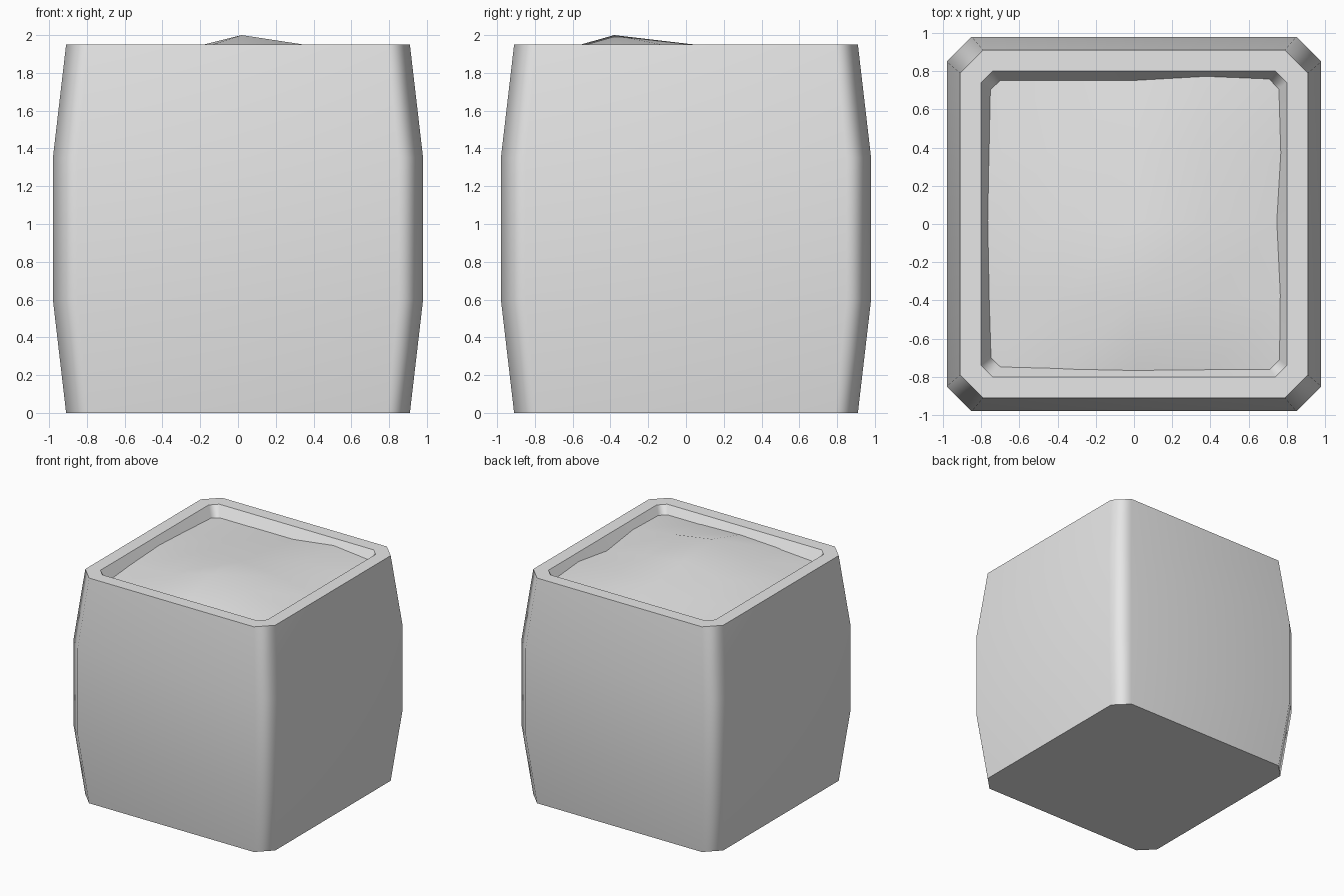
import bpy
import bmesh

cube = bpy.data.objects.get("Cube")
if cube:
    bpy.data.objects.remove(cube, do_unlink=True)

grey = bpy.data.materials.new("light_grey")
grey.use_nodes = True
colour = (0.8, 0.8, 0.8, 1)
grey.diffuse_color = colour
grey.node_tree.nodes["Principled BSDF"].inputs["Base Color"].default_value = colour


def finish(bm, name, angle):
    """Turn a bmesh into a smooth-shaded object with sharp rims kept."""
    mesh = bpy.data.meshes.new(name)
    bm.to_mesh(mesh)
    bm.free()
    mesh.materials.append(grey)
    obj = bpy.data.objects.new(name, mesh)
    bpy.context.collection.objects.link(obj)
    bpy.ops.object.select_all(action='DESELECT')
    obj.select_set(True)
    bpy.context.view_layer.objects.active = obj
    bpy.ops.object.shade_smooth_by_angle(angle=angle)
    return obj


def ring(bm, half, cut, z):
    """Square loop with chamfered corners, counter-clockwise."""
    corner = [(half, half - cut), (half - cut, half)]
    points = []
    for _ in range(4):
        points += corner
        corner = [(-y, x) for x, y in corner]
    return [bm.verts.new((x, y, z)) for x, y in points]


# Container: bulging chamfered walls, flat rim and sloped inner lip
profile = [(0.91, 0.12, 0), (0.98, 0.13, 0.6), (0.98, 0.13, 1.35),
           (0.91, 0.12, 1.95), (0.80, 0.06, 1.95), (0.728, 0.045, 1.82)]
bm = bmesh.new()
rings = [ring(bm, *p) for p in profile]
for low, high in zip(rings, rings[1:]):
    for i in range(8):
        j = (i + 1) % 8
        bm.faces.new((low[i], low[j], high[j], high[i]))
bm.faces.new(rings[0][::-1])
container = finish(bm, "container", 0.87)
weighted = container.modifiers.new("even_shading", 'WEIGHTED_NORMAL')
weighted.keep_sharp = True

# Filling: uneven heap whose edges run into the inner lip
steps = (-0.78, -0.38, 0.02, 0.38, 0.78)
heights = [
    (1.85, 1.87, 1.887, 1.88, 1.88),
    (1.873, 1.90, 2.00, 1.945, 1.887),
    (1.887, 1.91, 1.953, 1.92, 1.85),
    (1.875, 1.89, 1.92, 1.91, 1.892),
    (1.86, 1.86, 1.86, 1.90, 1.87),
]
bm = bmesh.new()
grid = [[bm.verts.new((x, y, z)) for x, z in zip(steps, row)]
        for y, row in zip(steps, heights)]
for near, far in zip(grid, grid[1:]):
    for i in range(4):
        bm.faces.new((near[i], near[i + 1], far[i + 1], far[i]))
finish(bm, "filling", 0.87)
